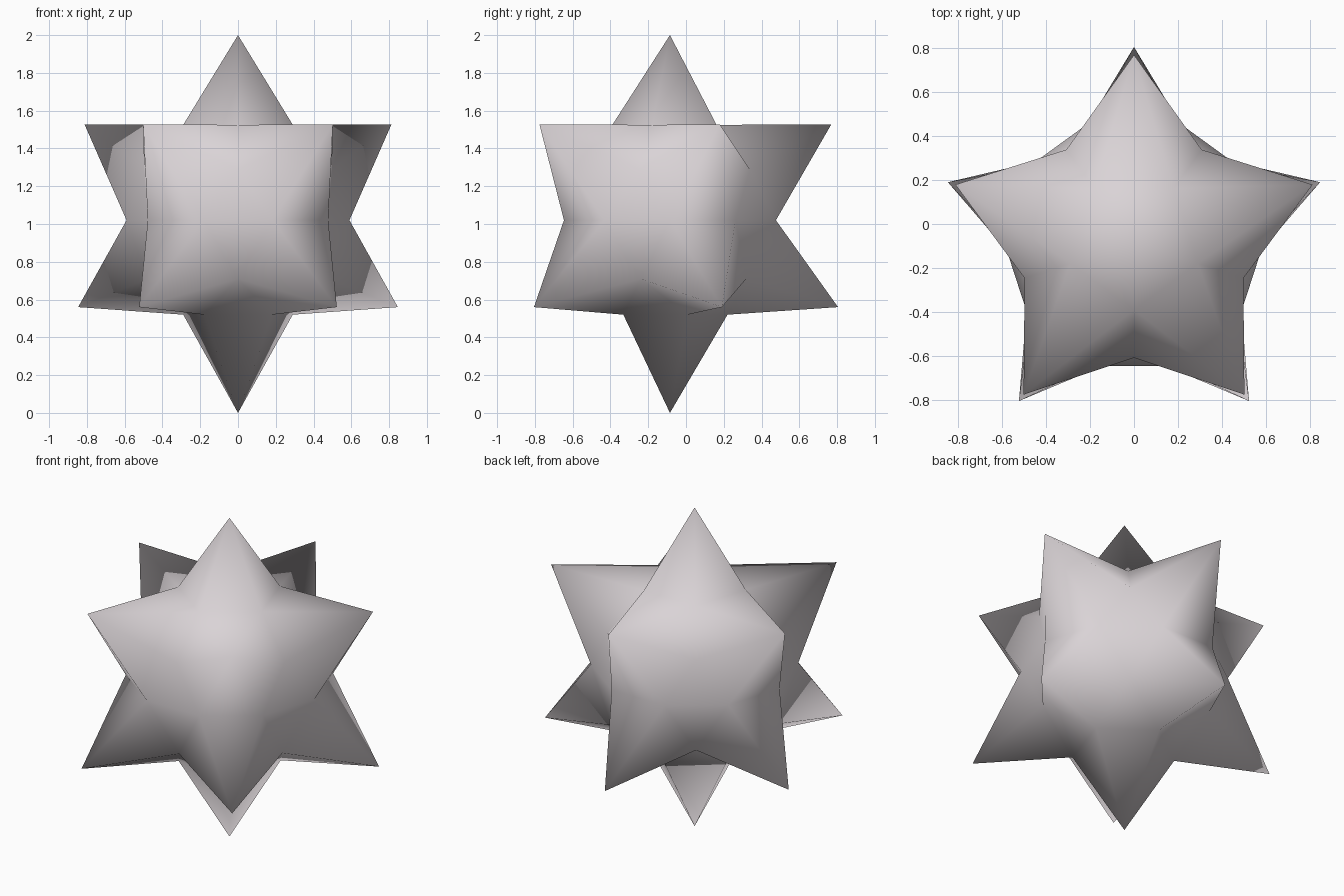
import bpy, bmesh, math

if "Cube" in bpy.data.objects:
    bpy.data.objects.remove(bpy.data.objects["Cube"])

CY = -0.085  # the star's axis sits slightly towards the front
bm = bmesh.new()


def point(r, angle, z):
    """Vertex at a radius and an angle in degrees, measured from the front."""
    a = math.radians(angle)
    return bm.verts.new((r * math.sin(a), CY - r * math.cos(a), z))


def ring(r, z, start, count=5):
    return [point(r, start + 360 / count * i, z) for i in range(count)]


def spike(tip, base):
    """Fan of triangles from a tip to a closed base loop."""
    for a, b in zip(base, base[1:] + base[:1]):
        bm.faces.new((tip, a, b))


# Valley rings of the core, from top to bottom
crown = ring(0.305, 1.525, 0)
upper = ring(0.523, 1.29, 0)
waist = ring(0.59, 1.02, 18, 10)
lower = ring(0.50, 0.71, 0)
foot = ring(0.305, 0.52, 36)

# Spike tips
top_tips = ring(0.854, 1.527, 36)
low_tips = ring(0.89, 0.56, 36)

# Top and bottom spikes
spike(point(0, 0, 2.0), crown)
spike(point(0, 0, 0.0), foot)

# Upper and lower side spikes, and the small valley faces between them
for i in range(5):
    j = (i + 1) % 5
    w0, w1, wp = waist[2 * i], waist[2 * i + 1], waist[2 * i - 1]
    spike(top_tips[i], [crown[i], crown[j], upper[j], w1, w0, upper[i]])
    spike(low_tips[i], [lower[i], foot[i], lower[j], w1, w0])
    bm.faces.new((upper[i], wp, w0))
    bm.faces.new((lower[i], wp, w0))
    bm.faces.new((foot[i - 1], foot[i], lower[i]))

bmesh.ops.recalc_face_normals(bm, faces=bm.faces[:])
for f in bm.faces:
    f.smooth = True

mesh = bpy.data.meshes.new("spiked_star")
bm.to_mesh(mesh)
bm.free()

# One pale grey colour
mat = bpy.data.materials.new("pale_grey")
mat.diffuse_color = (0.70, 0.655, 0.675, 1.0)
mat.use_nodes = True
mat.node_tree.nodes["Principled BSDF"].inputs["Base Color"].default_value = mat.diffuse_color
mesh.materials.append(mat)

star = bpy.data.objects.new("spiked_star", mesh)
bpy.context.collection.objects.link(star)
